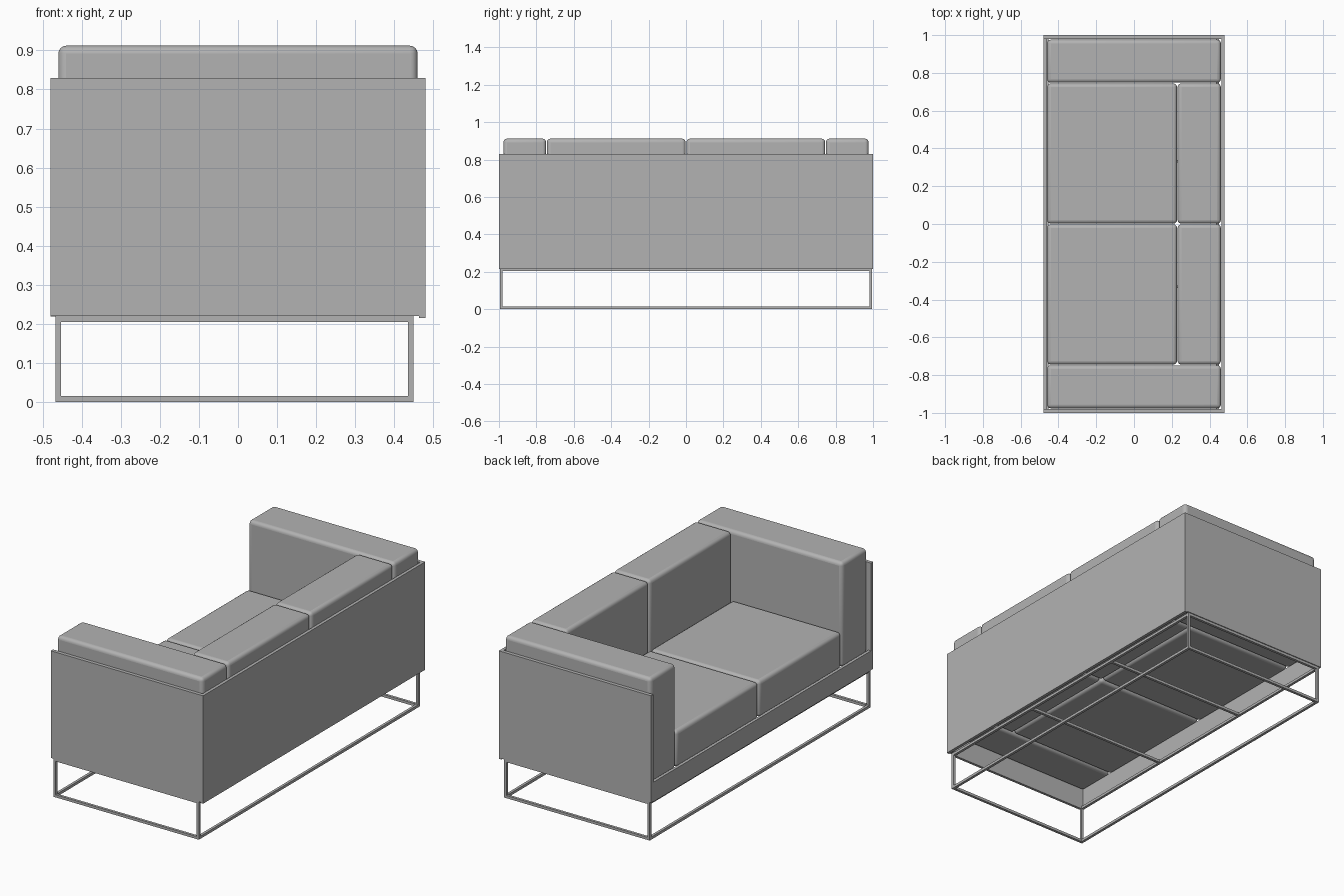
import bpy

cube = bpy.data.objects.get("Cube")
if cube:
    bpy.data.objects.remove(cube, do_unlink=True)

GREY = (0.45, 0.45, 0.45, 1.0)
grey = bpy.data.materials.new("plain_grey")
grey.use_nodes = True
grey.diffuse_color = GREY
grey.node_tree.nodes["Principled BSDF"].inputs["Base Color"].default_value = GREY


def box(name, x, y, z, bevel=0.0):
    """Box spanning the given (min, max) ranges, with optional rounded edges."""
    spans = (x, y, z)
    bpy.ops.mesh.primitive_cube_add(size=1, location=[(a + b) / 2 for a, b in spans])
    ob = bpy.context.object
    ob.name = name
    ob.scale = [b - a for a, b in spans]
    bpy.ops.object.transform_apply(location=False, rotation=False, scale=True)
    ob.data.materials.append(grey)
    if bevel:
        mod = ob.modifiers.new("rounded_edges", 'BEVEL')
        mod.width = bevel
        mod.segments = 4
        bpy.ops.object.shade_smooth_by_angle()
    return ob


SIDES = (("left", 1), ("right", -1))


def span(s, a, b):
    """Range a..b mirrored to the side s."""
    return tuple(sorted((s * a, s * b)))


# Outer shell: tall back panel, two arm panels, low front rail; open underneath
box("back_panel", (0.463, 0.48), (-1.0, 1.0), (0.215, 0.83))
for side, s in SIDES:
    box(f"{side}_arm_panel", (-0.48, 0.463), span(s, 0.98, 1.0), (0.22, 0.83))
box("front_rail", (-0.48, -0.463), (-0.98, 0.98), (0.218, 0.33))

# Cushions
BASE, SEAT, TOP, R = 0.315, 0.523, 0.912, 0.02
for side, s in SIDES:
    box(f"{side}_arm_cushion", (-0.46, 0.46), span(s, 0.748, 0.976), (BASE, TOP), R)
    box(f"{side}_seat_cushion", (-0.46, 0.228), span(s, 0.002, 0.744), (BASE, SEAT), R)
    box(f"{side}_back_cushion", (0.231, 0.46), span(s, 0.002, 0.744), (BASE, TOP), R)

# Metal base: lower and upper rectangles, legs and cross bars
T = 0.015
X0, X1, Y1, H = -0.468, 0.45, 0.995, 0.22
for level, z in (("lower", 0.0), ("upper", H - T)):
    zs = (z, z + T)
    for end, x in (("front", X0), ("back", X1 - T)):
        box(f"{level}_{end}_bar", (x, x + T), (-Y1, Y1), zs)
    for side, s in SIDES:
        box(f"{level}_{side}_bar", (X0 + T, X1 - T), span(s, Y1 - T, Y1), zs)
for side, s in SIDES:
    for end, x in (("front", X0), ("back", X1 - T)):
        box(f"{side}_{end}_leg", (x, x + T), span(s, Y1 - T, Y1), (T, H - T))
    box(f"{side}_cross_bar", (X0 + T, X1 - T), span(s, 0.325, 0.34), (H - T, H))
